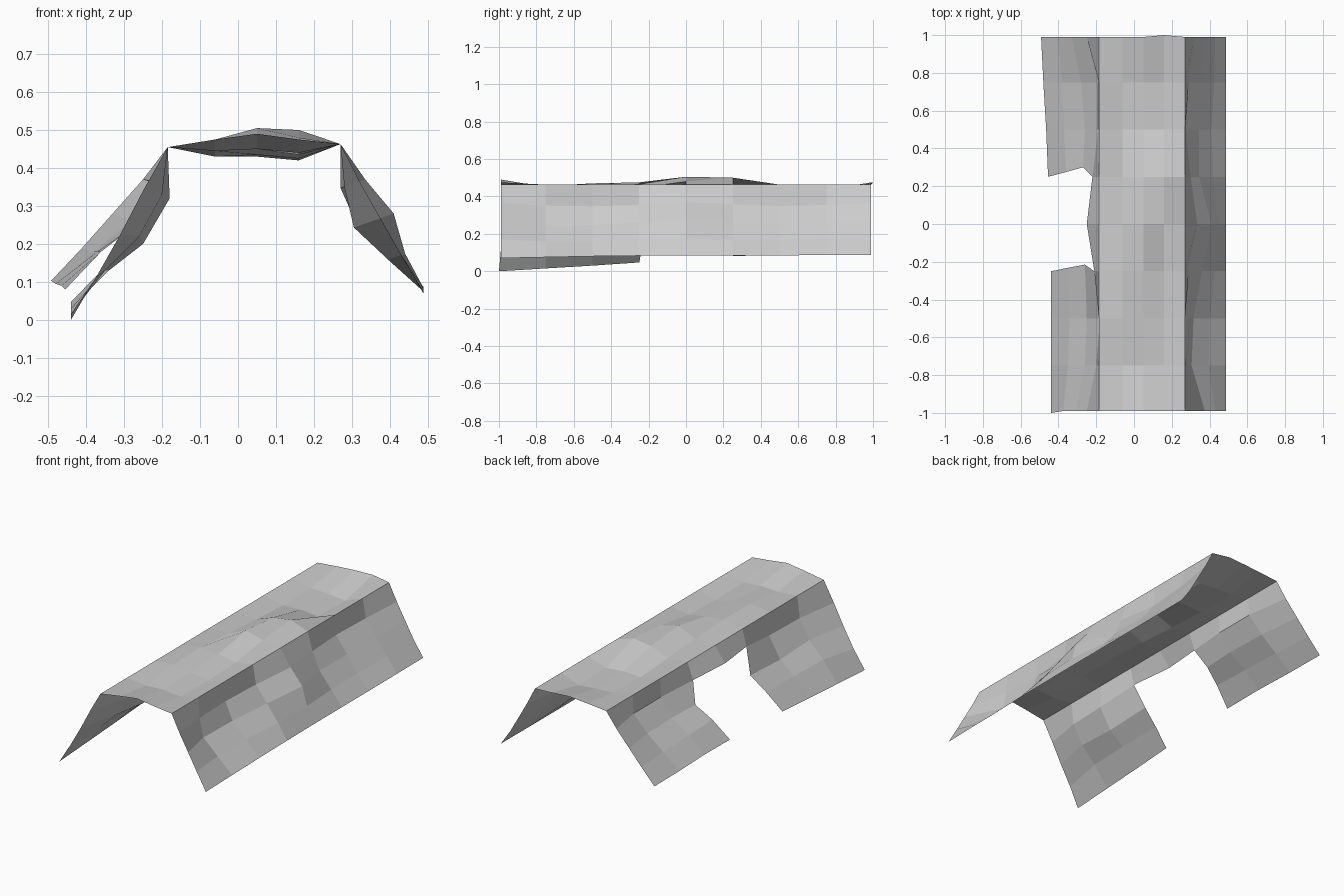
import bpy, bmesh

Y = [-0.99, -0.75, -0.5, -0.25, 0.0, 0.25, 0.5, 0.75, 0.99]


def sheet(name, point, rows=5, keep=lambda i, r: True):
    """Thin faceted sheet: 9 stations along y, a few points across."""
    bm = bmesh.new()
    v = [[bm.verts.new(point(i, r)) for r in range(rows)] for i in range(9)]
    for i in range(8):
        for r in range(rows - 1):
            if keep(i, r):
                bm.faces.new((v[i][r], v[i + 1][r], v[i + 1][r + 1], v[i][r + 1]))
    bmesh.ops.delete(bm, geom=[p for p in bm.verts if not p.link_faces], context='VERTS')
    bmesh.ops.recalc_face_normals(bm, faces=bm.faces)
    if sum(f.normal.z for f in bm.faces) < 0:
        bmesh.ops.reverse_faces(bm, faces=bm.faces)
    me = bpy.data.meshes.new(name)
    bm.to_mesh(me)
    bm.free()
    ob = bpy.data.objects.new(name, me)
    bpy.context.collection.objects.link(ob)


# Roof strip, gently crumpled
roof_x = [-0.185, -0.06, 0.05, 0.16, 0.27]
roof_z = [(.475, .49, .475), (.445, .45, .44), (.47, .455, .435),
          (.475, .465, .445), (.46, .505, .48), (.445, .485, .5),
          (.43, .435, .425), (.435, .43, .42), (.467, .475, .473)]


def roof(i, r):
    z = (.455, *roof_z[i], .463)[r]
    return roof_x[r], 1.0 if (i, r) == (8, 3) else Y[i], z


sheet("roof", roof)

# Right wall, full length, crumpled between top and bottom edges
right_x = [(.32, .28, .27, .29, .335, .30, .275, .29, .32),
           (.375, .305, .315, .36, .41, .345, .345, .355, .375),
           (.43, .395, .40, .43, .44, .42, .41, .425, .43)]


def right(i, r):
    if r == 0:
        return .27, Y[i], .463
    if r == 4:
        return .488, Y[i], (.07, .075, .08, .083, .085, .085, .085, .086, .087)[i]
    x = right_x[r - 1][i]
    straight = .27 + .217 * r / 4
    return x, Y[i], .463 - .097 * r + .35 * (x - straight)


sheet("right_wall", right)

# Left wall with a doorway in the middle leaving only a short lip above
left_x = [(.25, .20, .18, .21, .25, .22, .19, .19, .25),
          (.31, .26, .25, .26, .28, .27, .26, .28, .33),
          (.375, .35, .34, .35, .37, .36, .37, .38, .41),
          (.44, .44, .44, .44, .45, .455, .465, .48, .492)]
left_z = [(.34, .33, .32, .36, .37, .36, .35, .35, .37),
          (.225, .22, .20, .22, .25, .25, .25, .26, .28),
          (.11, .13, .13, .14, .16, .18, .18, .18, .19),
          (.0, .015, .03, .047, .07, .08, .09, .095, .103)]


def left(i, r):
    # doorway edges slant from the lip down to the bottom corners
    y = Y[i]
    if r == 0:
        return -.185, y, .455
    if i == 3:
        y += (0, .035, .018, 0)[r - 1]
    if i == 5:
        y += (0, .05, .025, 0)[r - 1]
    if r == 4 and i == 0:
        y = -1.0
    return -left_x[r - 1][i], y, left_z[r - 1][i]


sheet("left_wall", left, keep=lambda i, r: r == 0 or i not in (3, 4))
